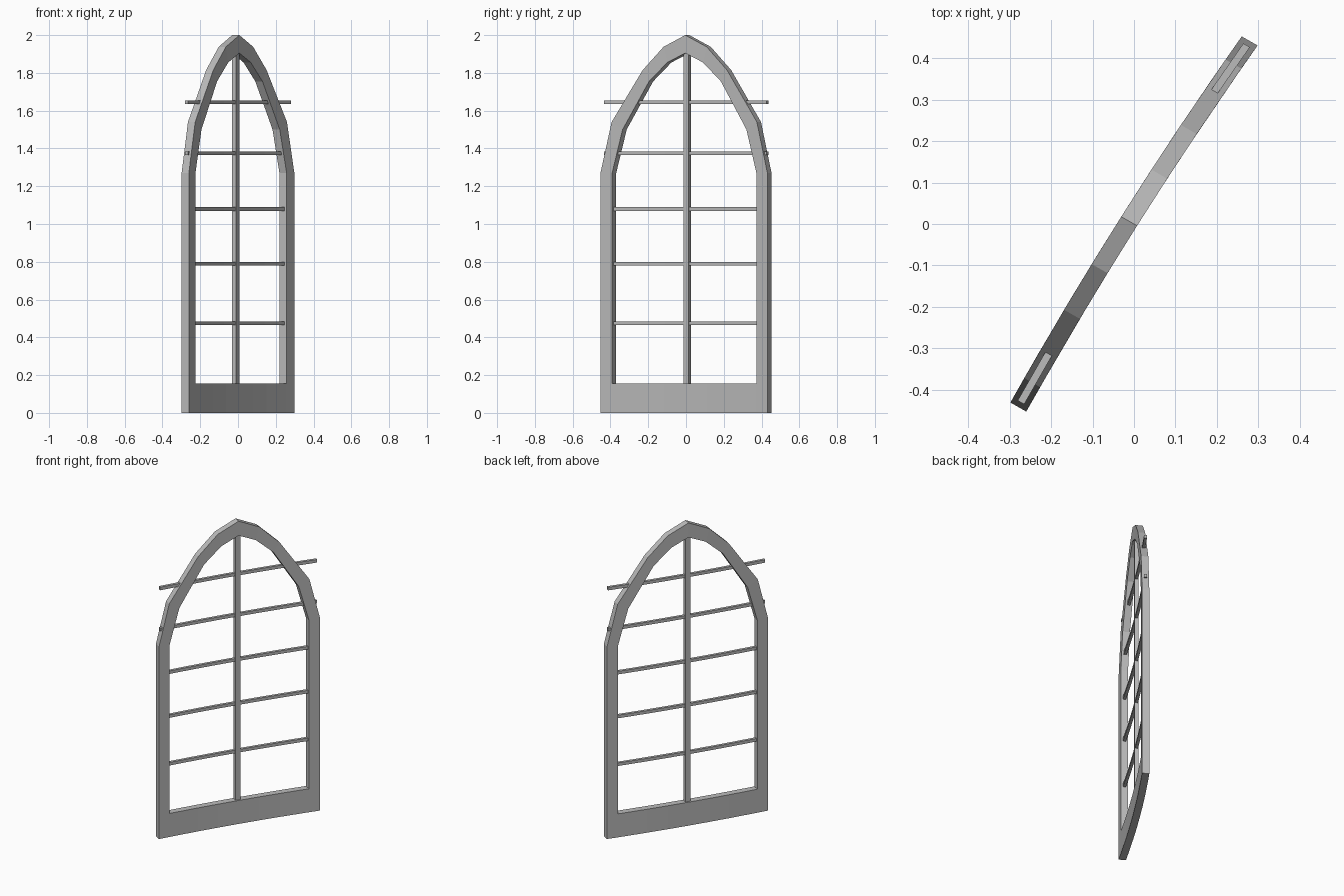
import bpy
import bmesh
from mathutils import Vector

if "Cube" in bpy.data.objects:
    bpy.data.objects.remove(bpy.data.objects["Cube"], do_unlink=True)

# One plain grey for the whole window
grey = bpy.data.materials.new("stone grey")
grey.use_nodes = True
colour = (0.5, 0.5, 0.5, 1)
grey.diffuse_color = colour
grey.node_tree.nodes["Principled BSDF"].inputs["Base Color"].default_value = colour

HALF = 0.523
ALONG = Vector((0.534, 0.845, 0))
ACROSS = Vector((0.868, -0.497, 0))
BOW = 0.0135
SILL = 0.155


def bend(s, depth, z):
    """Place a point of the flat window on the turned, slightly bowed wall."""
    bow = BOW * (1 - (s / HALF) ** 2)
    return ALONG * s + ACROSS * (depth - bow) + Vector((0, 0, z))


def panel(name, quads, thick):
    """Thicken flat (s, z) quads into a solid and bend it."""
    bm = bmesh.new()
    for quad in quads:
        bm.faces.new([bm.verts.new((s, -thick / 2, z)) for s, z in quad])
    bmesh.ops.remove_doubles(bm, verts=bm.verts[:], dist=0.0005)
    bmesh.ops.recalc_face_normals(bm, faces=bm.faces[:])
    grown = bmesh.ops.extrude_face_region(bm, geom=bm.faces[:], use_keep_orig=True)
    for v in grown["geom"]:
        if isinstance(v, bmesh.types.BMVert):
            v.co.y += thick
    for v in bm.verts:
        v.co = bend(*v.co)
    bmesh.ops.recalc_face_normals(bm, faces=bm.faces[:])
    mesh = bpy.data.meshes.new(name)
    bm.to_mesh(mesh)
    bm.free()
    mesh.materials.append(grey)
    obj = bpy.data.objects.new(name, mesh)
    bpy.context.collection.objects.link(obj)
    return obj


def strip(stops, low, high):
    """Row of quads between two heights."""
    return [[(a, low), (b, low), (b, high), (a, high)]
            for a, b in zip(stops, stops[1:])]


def mirrored(values):
    return [-v for v in values] + [0] + values[::-1]


# Pointed frame: jambs, arch and sill in one piece
outer = [(HALF, SILL), (HALF, 1.27), (0.455, 1.54), (0.264, 1.815), (0.135, 1.938), (0, 2.0)]
inner = [(0.452, SILL), (0.452, 1.27), (0.388, 1.50), (0.225, 1.755), (0.112, 1.855), (0, 1.905)]
quads = strip(mirrored([HALF, 0.452, 0.264, 0.135]), 0, SILL)
for side in (1, -1):
    for i in range(len(outer) - 1):
        ring = (outer[i], outer[i + 1], inner[i + 1], inner[i])
        quads.append([(side * s, z) for s, z in ring])
panel("arched_frame", quads, 0.044)

# Central upright
panel("mullion", strip([-0.016, 0.016], SILL - 0.01, 1.93), 0.025)

# Crossbars, long enough to poke through the arch
for number, z in enumerate((0.475, 0.79, 1.08, 1.375, 1.645), 1):
    panel(f"crossbar_{number}", strip(mirrored([0.51, 0.39, 0.264, 0.135]), z - 0.01, z + 0.01), 0.018)
